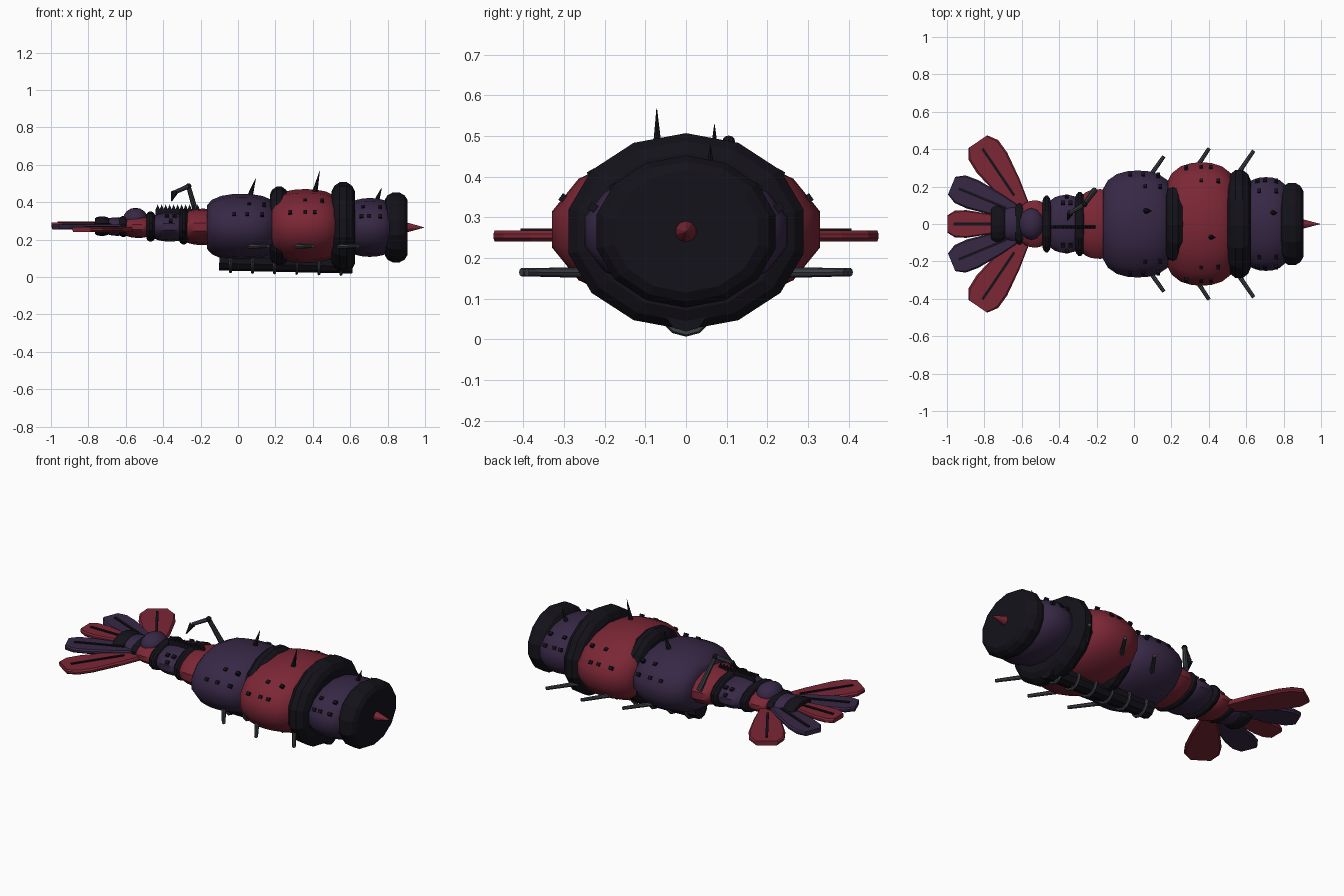
import bpy, bmesh, math
from mathutils import Vector, Matrix

if "Cube" in bpy.data.objects:
    bpy.data.objects.remove(bpy.data.objects["Cube"])

def mat(name, c):
    m = bpy.data.materials.new(name)
    m.diffuse_color = (*c, 1)
    m.use_nodes = True
    m.node_tree.nodes["Principled BSDF"].inputs["Base Color"].default_value = m.diffuse_color
    return m

RED = mat("crimson", (0.20, 0.02, 0.036))
PURPLE = mat("violet", (0.038, 0.021, 0.06))
DARK = mat("black_shell", (0.007, 0.006, 0.01))
STEEL = mat("dark_steel", (0.045, 0.05, 0.06))

def finish(name, bm, m, smooth=None):
    bmesh.ops.recalc_face_normals(bm, faces=bm.faces)
    me = bpy.data.meshes.new(name)
    bm.to_mesh(me)
    bm.free()
    me.materials.append(m)
    ob = bpy.data.objects.new(name, me)
    bpy.context.collection.objects.link(ob)
    if smooth:
        me.shade_smooth()
        bpy.context.view_layer.objects.active = ob
        ob.select_set(True)
        bpy.ops.object.shade_smooth_by_angle(angle=math.radians(smooth))
        ob.select_set(False)
    return ob

BARREL = [(0, .66), (.07, .82), (.2, .935), (.36, .99), (.5, 1), (.64, .99), (.8, .935), (.93, .82), (1, .66)]
RING = [(0, .8), (.12, .92), (.35, 1), (.65, 1), (.88, .92), (1, .8)]

def lathe(name, x0, x1, ry, rz, zc, m, prof, smooth=None, taper=1.0, n=14):
    """Oval body of revolution around the x axis; taper scales the x0 end."""
    bm = bmesh.new()
    loops = []
    for t, r in prof:
        r *= taper + (1 - taper) * t
        loops.append([bm.verts.new((x0 + (x1 - x0) * t,
                                    ry * r * math.sin(2 * math.pi * i / n),
                                    zc + rz * r * math.cos(2 * math.pi * i / n))) for i in range(n)])
    for a, b in zip(loops, loops[1:]):
        for i in range(n):
            bm.faces.new((a[i], a[(i + 1) % n], b[(i + 1) % n], b[i]))
    bm.faces.new(loops[0])
    bm.faces.new(loops[-1])
    return finish(name, bm, m, smooth)

def rod(name, a, b, r0, r1, m, n=8):
    a, b = Vector(a), Vector(b)
    d = b - a
    M = Matrix.Translation((a + b) / 2) @ d.to_track_quat('Z', 'Y').to_matrix().to_4x4()
    bm = bmesh.new()
    bmesh.ops.create_cone(bm, cap_ends=True, segments=n, radius1=r0, radius2=r1, depth=d.length, matrix=M)
    return finish(name, bm, m)

# main body segments, head to tail
SEGS = [("head_segment", .58, .83, .257, .157, .265, PURPLE, 1),
        ("chest_segment", .175, .545, .338, .200, .27, RED, 1),
        ("middle_segment", -.165, .205, .293, .178, .267, PURPLE, 1),
        ("waist_segment", -.30, -.11, .20, .102, .268, RED, .9),
        ("tail_segment_a", -.46, -.28, .163, .08, .268, PURPLE, .95),
        ("tail_segment_b", -.61, -.47, .135, .062, .268, RED, .9),
        ("tail_segment_c", -.71, -.60, .095, .052, .27, PURPLE, .9)]
for nm, x0, x1, ry, rz, zc, m, tp in SEGS:
    lathe(nm, x0, x1, ry, rz, zc, m, BARREL, 40, tp)

# black collars between segments
for nm, x0, x1, ry, rz, zc in [("face_disc", .785, .905, .226, .187, .265),
                               ("neck_collar", .50, .625, .297, .242, .265),
                               ("chest_collar", .17, .27, .24, .215, .268),
                               ("waist_collar", -.315, -.265, .175, .095, .27),
                               ("tail_collar_a", -.49, -.445, .155, .08, .27),
                               ("tail_collar_b", -.635, -.59, .112, .055, .27),
                               ("fan_hub", -.765, -.69, .098, .052, .272)]:
    lathe(nm, x0, x1, ry, rz, zc, DARK, RING)

# nose spike
rod("nose_spike", (.89, 0, .265), (.995, 0, .265), .03, .001, RED, 10)

# raised hump near the tail
bm = bmesh.new()
bmesh.ops.create_uvsphere(bm, u_segments=14, v_segments=8, radius=1,
                          matrix=Matrix.Translation((-.548, 0, .31)) @ Matrix.Diagonal((.068, .085, .06, 1)))
finish("tail_hump", bm, PURPLE, 40)

# tail fan blades with dark ridges
SHAPE = [(0, .38), (.35, .75), (.7, 1), (.88, .97), (1, .62)]
def blade(i, root, tip, w, m):
    root, tip = Vector(root), Vector(tip)
    d = tip - root
    s = Vector((-d.y, d.x, 0)).normalized()
    half = [(t, k * w) for t, k in SHAPE]
    outline = half + [(t, -k) for t, k in reversed(half)]
    bm = bmesh.new()
    layers = []
    for dz, k in ((-.013, .9), (-.005, 1), (.005, 1), (.013, .9)):
        layers.append([bm.verts.new(root + d * t + s * q * k + Vector((0, 0, dz))) for t, q in outline])
    n = len(outline)
    for a, b in zip(layers, layers[1:]):
        for j in range(n):
            bm.faces.new((a[j], a[(j + 1) % n], b[(j + 1) % n], b[j]))
    bm.faces.new(layers[0])
    bm.faces.new(layers[-1])
    finish(f"fan_blade_{i}", bm, m)
    bm = bmesh.new()
    M = (Matrix.Translation(root + d * .56 + Vector((0, 0, .013))) @
         Matrix.Rotation(math.atan2(d.y, d.x), 4, 'Z') @ Matrix.Diagonal((d.length * .68, .014, .012, 1)))
    bmesh.ops.create_cube(bm, size=1, matrix=M)
    finish(f"fan_ridge_{i}", bm, DARK)

blade(0, (-.66, 0, .278), (-.998, 0, .278), .074, RED)
for k, s in enumerate((1, -1)):
    blade(1 + k, (-.60, s * .05, .268), (-.975, s * .205, .268), .082, PURPLE)
    blade(3 + k, (-.585, s * .07, .254), (-.835, s * .44, .254), .098, RED)

# keel tube with ribs
K0, K1 = Vector((-.1, 0, .09)), Vector((.612, 0, .074))
rod("keel_tube", K0, K1, .055, .055, DARK, 10)
for i in range(6):
    p = K0.lerp(K1, (.06 + .118 * i) / .712)
    bpy.ops.mesh.primitive_torus_add(major_segments=12, minor_segments=6, major_radius=.06, minor_radius=.009,
                                     location=p, rotation=(0, math.pi / 2, 0))
    bpy.context.object.name = f"keel_rib_{i}"
    bpy.context.object.data.materials.append(STEEL)

# swept side rods
for i, (x, y, x2, y2) in enumerate([(.06, .22, .16, .362), (.30, .25, .402, .405), (.54, .245, .64, .392)]):
    for s in (1, -1):
        rod(f"side_rod_{i}_{s}", (x, s * y, .164), (x2, s * y2, .165), .013, .010, STEEL)

# back spikes
for i, (a, b) in enumerate([((.06, .07, .42), (.095, .07, .528)),
                            ((.405, -.07, .43), (.437, -.072, .567)),
                            ((.735, .06, .39), (.768, .06, .477))]):
    rod(f"back_spike_{i}", a, b, .017, .001, DARK, 6)

# saw crest
bm = bmesh.new()
N = 11
pts = [(-.44, .32)]
for i in range(N):
    x = -.44 + .235 * i / N
    pts += [(x, .362), (x + .0107, .388)]
pts += [(-.205, .362), (-.205, .32)]
f = bm.faces.new([bm.verts.new((x, -.023, z)) for x, z in pts])
g = bmesh.ops.extrude_face_region(bm, geom=[f])
bmesh.ops.translate(bm, vec=(0, .014, 0), verts=[v for v in g['geom'] if isinstance(v, bmesh.types.BMVert)])
finish("saw_crest", bm, DARK)

# folding arm with hooked tip
A = [(-.212, .18, .30), (-.265, .105, .485), (-.34, .06, .452), (-.355, .02, .405)]
rod("arm_lower", A[0], A[1], .016, .012, STEEL)
rod("arm_upper", A[1], A[2], .013, .011, STEEL)
rod("arm_hook", A[2], A[3], .018, .002, DARK, 6)
bm = bmesh.new()
bmesh.ops.create_uvsphere(bm, u_segments=8, v_segments=6, radius=.016, matrix=Matrix.Translation(A[1]))
finish("arm_elbow", bm, DARK)

# square rivets on the shell, mirrored left and right
ROWS = {"head_segment": ([.66, .70, .76], [.67, .76]),
        "chest_segment": ([.28, .36, .41], [.36, .45]),
        "middle_segment": ([-.02, .05, .13], [.06, .14]),
        "tail_segment_a": ([-.36], [-.38, -.34])}
for nm, x0, x1, ry, rz, zc, m, tp in SEGS:
    if nm not in ROWS:
        continue
    bm = bmesh.new()
    for xs, deg in zip(ROWS[nm], (67, 45)):
        for x in xs:
            for s in (1, -1):
                a = math.radians(deg)
                p = Vector((x, s * ry * .965 * math.sin(a), zc + rz * .965 * math.cos(a)))
                nrm = Vector((0, s * math.sin(a) / ry, math.cos(a) / rz))
                M = Matrix.Translation(p) @ nrm.to_track_quat('Z', 'X').to_matrix().to_4x4()
                bmesh.ops.create_cube(bm, size=.02, matrix=M)
    finish(nm + "_rivets", bm, DARK)
